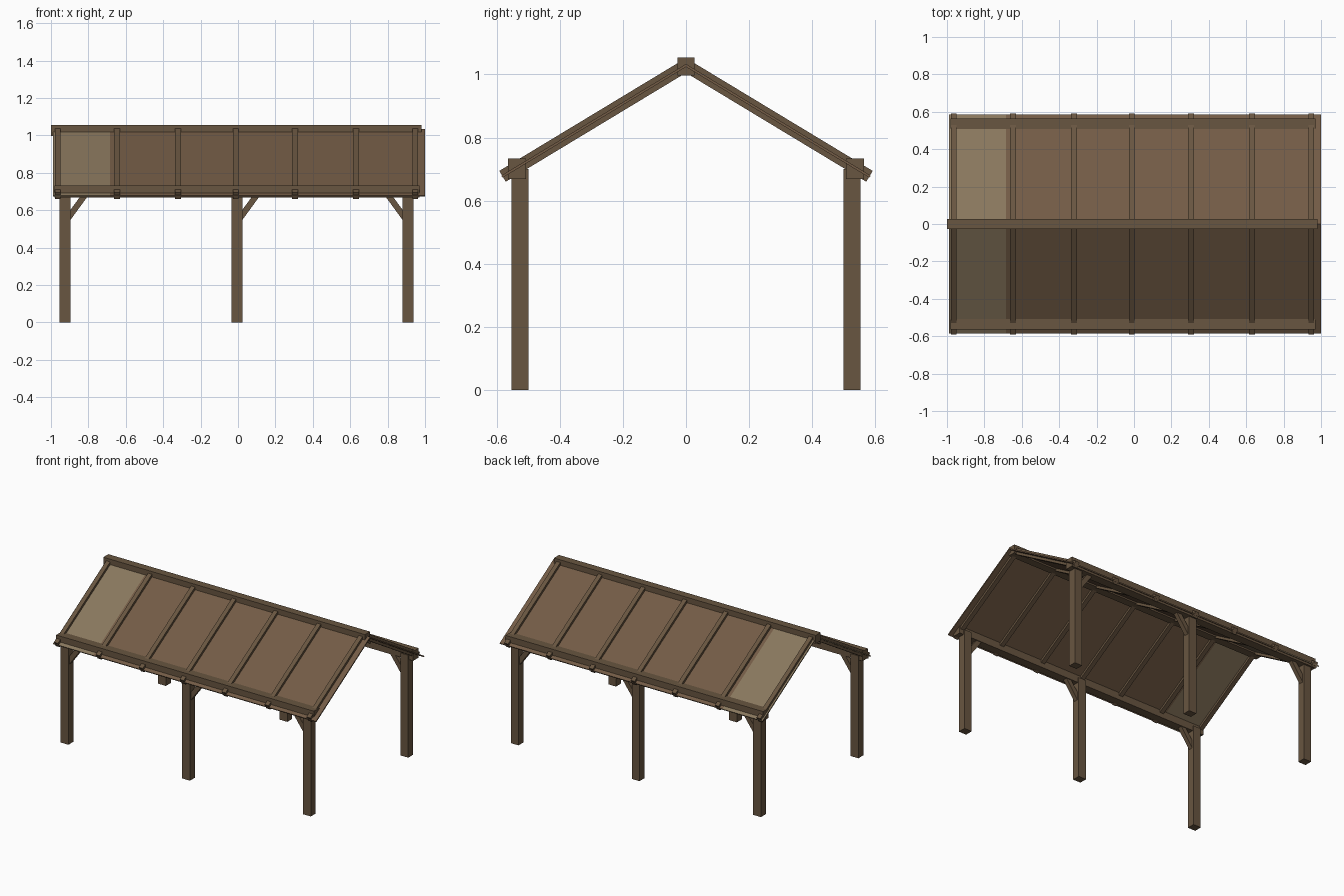
import bpy, math
from mathutils import Vector, Matrix

if "Cube" in bpy.data.objects:
    bpy.data.objects.remove(bpy.data.objects["Cube"])


def material(name, rgb):
    m = bpy.data.materials.new(name)
    m.diffuse_color = (*rgb, 1)
    m.use_nodes = True
    m.node_tree.nodes["Principled BSDF"].inputs["Base Color"].default_value = m.diffuse_color
    return m


WOOD = material("timber", (0.14, 0.092, 0.052))
BOARD = material("roof_boards", (0.17, 0.105, 0.06))
PALE = material("pale_boards", (0.25, 0.185, 0.11))


def prism(name, profile, axis, lo, hi, mat):
    """Extrude a 2D profile: axis 'x' uses (y, z) points, axis 'y' uses (x, z) points."""
    def place(p, t):
        return (t, p[0], p[1]) if axis == "x" else (p[0], t, p[1])
    n = len(profile)
    verts = [place(p, lo) for p in profile] + [place(p, hi) for p in profile]
    faces = [tuple(range(n)), tuple(range(2 * n - 1, n - 1, -1))]
    faces += [(i, i + n, (i + 1) % n + n, (i + 1) % n) for i in range(n)]
    me = bpy.data.meshes.new(name)
    me.from_pydata(verts, [], faces)
    # make the winding consistent with outward normals
    if sum(p.normal.dot(p.center - sum((v.co for v in me.vertices), Vector()) / (2 * n))
           for p in me.polygons) < 0:
        me.flip_normals()
    me.materials.append(mat)
    ob = bpy.data.objects.new(name, me)
    bpy.context.collection.objects.link(ob)
    return ob


def box(name, x0, x1, y0, y1, z0, z1, mat=WOOD):
    return prism(name, [(y0, z0), (y1, z0), (y1, z1), (y0, z1)], "x", x0, x1, mat)


# Roof slope: rafter top surface is z = APEX - SLOPE * |y|
APEX, SLOPE = 1.052, 0.604
PITCH = math.atan(SLOPE)
SIN, COS = math.sin(PITCH), math.cos(PITCH)


def slope_profile(side, y_end, d0, d1):
    """Sloping slab between depths d0 and d1 below the rafter top, cut square at the eave."""
    def eave(d):
        return (side * (y_end - d * SIN), APEX - SLOPE * y_end - d * COS)
    return [(0, APEX - d0 / COS), eave(d0), eave(d1), (0, APEX - d1 / COS)]


# Ridge beam
box("ridge_beam", -1.0, 0.98, -0.027, 0.027, 0.997, 1.054)

for side, label in ((-1, "front"), (1, "back")):
    # Posts with knee braces
    for x, d in ((-0.925, 1), (-0.006, 1), (0.909, -1)):
        ya, yb = sorted((side * 0.50, side * 0.553))
        box(label + "_post", x - 0.029, x + 0.029, ya, yb, 0, 0.70)
        brace = [(x + d * 0.025, 0.542), (x + d * 0.122, 0.675),
                 (x + d * 0.083, 0.675), (x + d * 0.025, 0.596)]
        yc = side * 0.527
        prism(label + "_brace", brace, "y", yc - 0.015, yc + 0.015, WOOD)

    # Eave beam
    ya, yb = sorted((side * 0.507, side * 0.565))
    box(label + "_eave_beam", -0.98, 0.97, ya, yb, 0.668, 0.733)

    # Rafters
    for x in (-0.963, -0.647, -0.321, -0.011, 0.305, 0.631, 0.947):
        prism(label + "_rafter", slope_profile(side, 0.592, 0, 0.04), "x",
              x - 0.015, x + 0.015, WOOD)

    # Roof boards, with one pale bay at the left end
    sheet = slope_profile(side, 0.594, 0.016, 0.024)
    prism(label + "_pale_boards", sheet, "x", -0.99, -0.685, PALE)
    prism(label + "_roof_boards", sheet, "x", -0.685, 1.0, BOARD)
